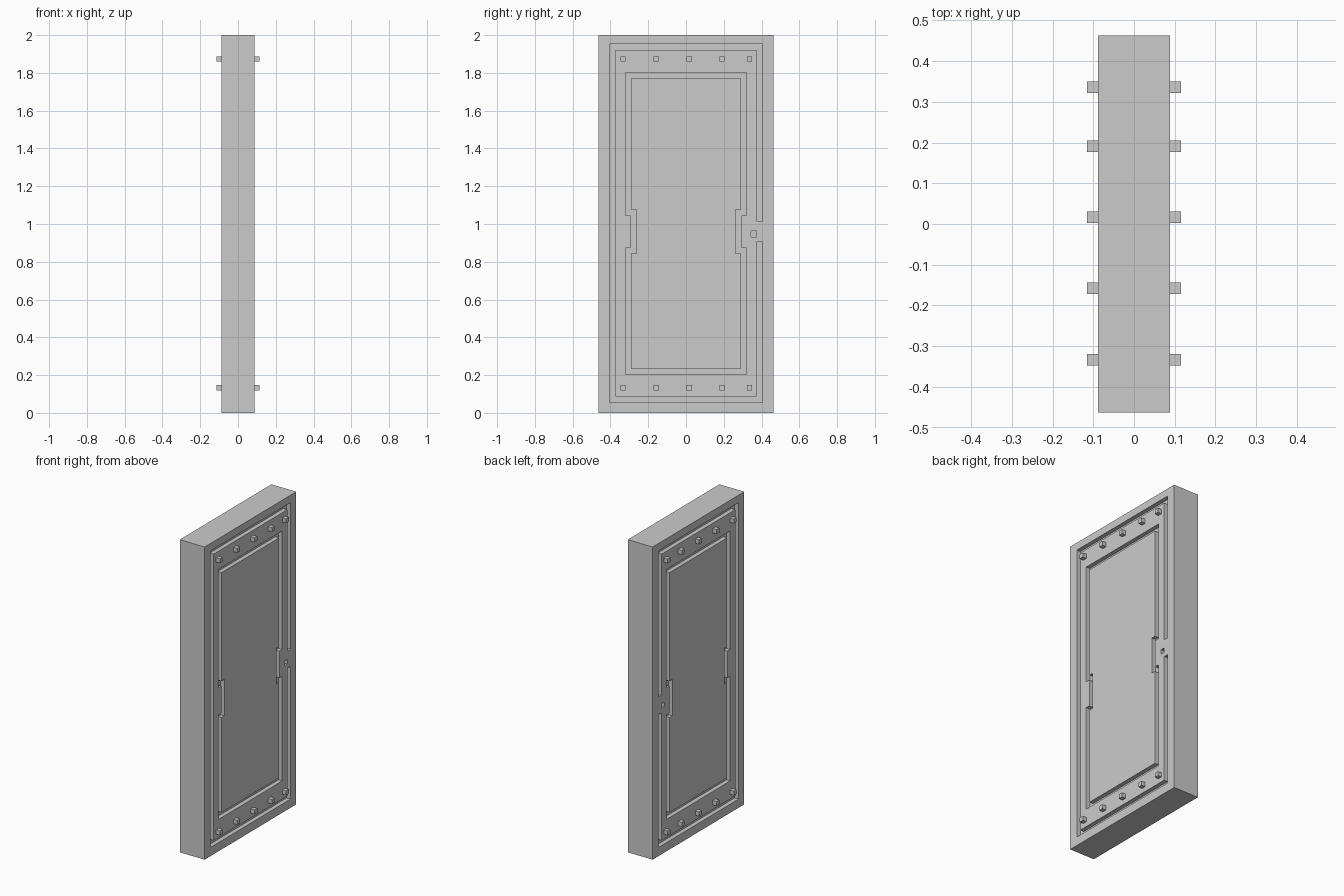
import bpy, bmesh

if "Cube" in bpy.data.objects:
    bpy.data.objects.remove(bpy.data.objects["Cube"])

HALF_X, HALF_Y, HEIGHT = 0.088, 0.463, 2.0
DEPTH = 0.027      # groove depth, also how far the bolts stand out


def make_object(name, bm):
    bmesh.ops.recalc_face_normals(bm, faces=bm.faces)
    mesh = bpy.data.meshes.new(name)
    bm.to_mesh(mesh)
    bm.free()
    obj = bpy.data.objects.new(name, mesh)
    bpy.context.collection.objects.link(obj)
    return obj


def box(name, x0, x1, y0, y1, z0, z1):
    bm = bmesh.new()
    bmesh.ops.create_cube(bm, size=1)
    for v in bm.verts:
        v.co = ((x0 + x1) / 2 + v.co.x * (x1 - x0),
                (y0 + y1) / 2 + v.co.y * (y1 - y0),
                (z0 + z1) / 2 + v.co.z * (z1 - z0))
    return make_object(name, bm)


def strip(name, outer, inner, x0, x1, closed):
    """Solid band between two (y, z) paths, extruded along x."""
    bm = bmesh.new()
    rings = [[bm.verts.new((x, y, z)) for x, (y, z) in zip(
        (x0, x1, x1, x0), (o, o, i, i))] for o, i in zip(outer, inner)]
    n = len(rings)
    for k in range(n if closed else n - 1):
        a, b = rings[k], rings[(k + 1) % n]
        for j in range(4):
            m = (j + 1) % 4
            bm.faces.new((a[j], a[m], b[m], b[j]))
    if not closed:
        bm.faces.new(rings[0])
        bm.faces.new(rings[-1])
    return make_object(name, bm)


def open_frame(y, z0, z1):
    """Outer frame path, broken beside the keyhole."""
    return [(y, 1.016), (y, z1), (-y, z1), (-y, z0), (y, z0), (y, 0.905)]


def notched_frame(y, z0, z1, notch_y, n0, n1):
    """Inner frame path with a grip-like notch in each long side."""
    right = [(y, z0), (y, n0), (notch_y, n0), (notch_y, n1), (y, n1), (y, z1)]
    return right + [(-a, b) for a, b in reversed(right)]


# Door slab
door = box("door_slab", -HALF_X, HALF_X, -HALF_Y, HALF_Y, 0, HEIGHT)

# Grooves and keyhole cut into both broad faces
cutters = []
for s in (1, -1):
    x0, x1 = s * (HALF_X - DEPTH), s * (HALF_X + 0.02)
    cutters.append(strip("outer_groove_cutter",
                         open_frame(0.404, 0.056, 1.952),
                         open_frame(0.373, 0.088, 1.92), x0, x1, False))
    cutters.append(strip("inner_groove_cutter",
                         notched_frame(0.321, 0.204, 1.803, 0.293, 0.873, 1.045),
                         notched_frame(0.291, 0.236, 1.771, 0.263, 0.843, 1.076),
                         x0, x1, True))
    cutters.append(box("keyhole_cutter", min(x0, x1), max(x0, x1),
                       0.344, 0.374, 0.932, 0.962))

bpy.context.view_layer.objects.active = door
for c in cutters:
    c.hide_render = True
    mod = door.modifiers.new("groove", 'BOOLEAN')
    mod.operation = 'DIFFERENCE'
    mod.solver = 'EXACT'
    mod.object = c
    bpy.ops.object.modifier_apply(modifier=mod.name)
for c in cutters:
    bpy.data.objects.remove(c, do_unlink=True)

# Square bolts along the top and bottom of both faces
R = 0.014
for z in (0.133, 1.873):
    for y in (-0.333, -0.158, 0.017, 0.191, 0.336):
        for s in (1, -1):
            xa, xb = sorted((s * HALF_X, s * (HALF_X + DEPTH)))
            box("bolt", xa, xb, y - R, y + R, z - R, z + R)
